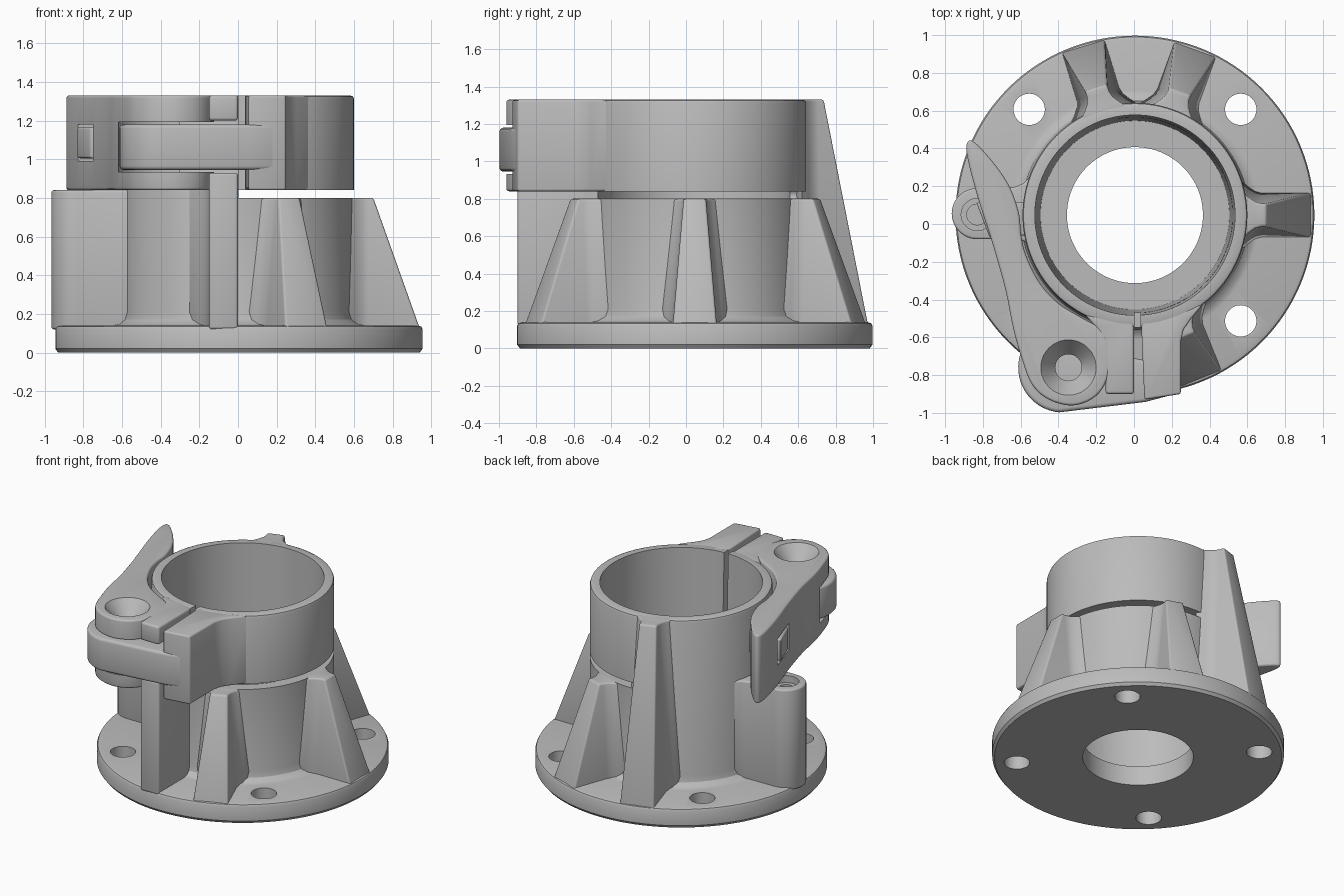
import bpy
import bmesh
from math import sin, cos, pi, radians
from mathutils import Matrix, Vector

if "Cube" in bpy.data.objects:
    bpy.data.objects.remove(bpy.data.objects["Cube"], do_unlink=True)

CX, CY = 0.005, 0.047          # axis of the bore
PIVOT = (-0.347, -0.76)        # lever pivot

grey = bpy.data.materials.new("cast grey")
grey.use_nodes = True
grey.diffuse_color = (0.5, 0.5, 0.5, 1)
grey.node_tree.nodes["Principled BSDF"].inputs["Base Color"].default_value = (0.5, 0.5, 0.5, 1)


def make(name, bm):
    bmesh.ops.recalc_face_normals(bm, faces=bm.faces)
    mesh = bpy.data.meshes.new(name)
    bm.to_mesh(mesh)
    bm.free()
    mesh.materials.append(grey)
    ob = bpy.data.objects.new(name, mesh)
    bpy.context.scene.collection.objects.link(ob)
    return ob


def bake(ob):
    """Replace the mesh with its modified result."""
    bpy.context.view_layer.update()
    dg = bpy.context.evaluated_depsgraph_get()
    mesh = bpy.data.meshes.new_from_object(ob.evaluated_get(dg))
    ob.modifiers.clear()
    ob.data = mesh


def bevel(ob, width):
    mod = ob.modifiers.new("edge", "BEVEL")
    mod.width, mod.segments = width, 3
    mod.limit_method, mod.angle_limit = "ANGLE", radians(38)
    bake(ob)


def cut(ob, *cutters):
    for c in cutters:
        mod = ob.modifiers.new("cut", "BOOLEAN")
        mod.operation, mod.solver, mod.object = "DIFFERENCE", "EXACT", c
        bake(ob)
        bpy.data.objects.remove(c, do_unlink=True)


def loft(name, low, high, z0, z1, edge=0):
    """Solid between two plan outlines with equal point counts."""
    bm = bmesh.new()
    a = [bm.verts.new((x, y, z0)) for x, y in low]
    b = [bm.verts.new((x, y, z1)) for x, y in high]
    bm.faces.new(a)
    bm.faces.new(b)
    n = len(a)
    for i in range(n):
        j = (i + 1) % n
        bm.faces.new((a[i], a[j], b[j], b[i]))
    ob = make(name, bm)
    if edge:
        bevel(ob, edge)
    return ob


def prism(name, pts, z0, z1, edge=0):
    return loft(name, pts, pts, z0, z1, edge)


def box(x0, x1, y0, y1, z0, z1):
    return prism("cutter", [(x0, y0), (x1, y0), (x1, y1), (x0, y1)], z0, z1)


def arc(x, y, r, start, end, n):
    angles = [radians(start + (end - start) * i / n) for i in range(n + 1)]
    return [(x + r * cos(t), y + r * sin(t)) for t in angles]


def disc(x, y, r):
    return arc(x, y, r, 0, 352.5, 47)


def drill(x, y, r, z0, z1):
    return prism("cutter", disc(x, y, r), z0, z1)


def smooth(pts, n=5):
    """Closed Catmull-Rom outline through the points."""
    out = []
    v = [Vector(p) for p in pts]
    for i in range(len(v)):
        a, b, c, d = (v[(i + k) % len(v)] for k in (-1, 0, 1, 2))
        for s in range(n):
            t = s / n
            p = 0.5 * (2 * b + (c - a) * t + (2 * a - 5 * b + 4 * c - d) * t ** 2
                       + (3 * b - a - 3 * c + d) * t ** 3)
            out.append((p.x, p.y))
    return out


# Flange, tube and collar turned in one piece
profile = [(0.36, 0), (0.935, 0), (0.95, 0.02), (0.95, 0.12), (0.943, 0.134), (0.925, 0.14),
           (0.66, 0.14), (0.63, 0.147), (0.605, 0.17), (0.595, 0.21), (0.595, 1.31),
           (0.59, 1.324), (0.577, 1.33), (0.53, 1.33), (0.5, 0.14), (0.36, 0.14)]
bm = bmesh.new()
STEPS = 128
rings = [[bm.verts.new((CX + r * cos(2 * pi * i / STEPS), CY + r * sin(2 * pi * i / STEPS), z))
          for i in range(STEPS)] for r, z in profile]
for k, ring in enumerate(rings):
    nxt = rings[(k + 1) % len(rings)]
    for i in range(STEPS):
        j = (i + 1) % STEPS
        bm.faces.new((ring[i], ring[j], nxt[j], nxt[i]))
body = make("flanged_tube", bm)

# Bolt holes, the slit under the collar with its round end, and the front split
for hx in (-0.56, 0.56):
    for hy in (-0.56, 0.56):
        cut(body, drill(CX + hx, CY + hy, 0.083, -0.1, 0.3))
SLIT_END = 97
slit = arc(CX, CY, 0.4, -89, SLIT_END, 60) + arc(CX, CY, 0.8, SLIT_END, -89, 60)
cut(body, prism("cutter", slit, 0.8, 0.84))
t = radians(SLIT_END)
end_hole = prism("cutter", disc(0, 0, 0.032), 0.4, 0.8)
end_hole.data.transform(Matrix.Translation((CX, CY, 0.82)) @ Matrix.Rotation(t, 4, "Z")
                        @ Matrix.Rotation(pi / 2, 4, "Y"))
cut(body, end_hole, box(0.003, 0.035, -0.8, -0.3, 0.8, 1.5))


# Tapered ribs with flared roots
def rib(name, angle, height, tip):
    c, s = cos(radians(angle)), sin(radians(angle))

    def outline(w, front):
        side = [(0.55, w + 0.08), (0.6, w + 0.035), (0.635, w + 0.01), (0.67, w), (front, w)]
        pts = side + [(r, -v) for r, v in reversed(side)]
        return [(CX + r * c - v * s, CY + r * s + v * c) for r, v in pts]
    return loft(name, outline(0.118, 0.937), outline(0.06, tip), 0.12, height, 0.012)


rib("tall_back_rib", 107, 1.33, 0.705)
for name, angle in (("back_rib", 70), ("side_rib", 0), ("front_rib", -68)):
    rib(name, angle, 0.8, 0.695)

# Fixed lug left of the split, open in the middle for the strap
lug = [(0, -0.9), (0, -0.51), (-0.26, -0.48), (-0.2, -0.55), (-0.163, -0.61),
       (-0.15, -0.68), (-0.15, -0.9)]
prism("lower_fixed_lug", lug, 0.12, 0.93, 0.015)
prism("upper_fixed_lug", lug, 1.2, 1.33, 0.015)

# Moving lug right of the split
prism("moving_lug", [(0.037, -0.5), (0.055, -0.93), (0.248, -0.9), (0.248, -0.62), (0.262, -0.56),
                     (0.3, -0.505), (0.37, -0.42), (0.22, -0.48)], 0.84, 1.33, 0.012)

# Strap wrapping the pivot
prism("clamp_strap", arc(-0.375, -0.76, 0.238, 80, 265, 32)
      + [(0.06, -0.942), (0.2, -0.905), (0.2, -0.75), (-0.05, -0.7)], 0.945, 1.18, 0.02)

# Post beside the tube with a stepped hole
post = prism("lever_post", arc(-0.83, 0.055, 0.135, 90, 270, 24)
             + [(-0.62, -0.08), (-0.585, -0.09), (-0.54, -0.12), (-0.54, 0.26),
                (-0.585, 0.215), (-0.64, 0.193)], 0.12, 0.84, 0.012)
cut(post, drill(-0.83, 0.05, 0.085, 0.79, 1), drill(-0.83, 0.05, 0.055, 0.5, 0.9))

# Lever with pivot countersink, strap slot and catch window
lever = prism("clamp_lever", smooth([
    (-0.875, 0.44), (-0.83, 0.42), (-0.74, 0.32), (-0.66, 0.2), (-0.61, 0.06), (-0.597, -0.06),
    (-0.57, -0.17), (-0.5, -0.31), (-0.4, -0.42), (-0.27, -0.5), (-0.17, -0.56), (-0.128, -0.66),
    (-0.135, -0.8), (-0.2, -0.91), (-0.32, -0.96), (-0.45, -0.93), (-0.54, -0.85), (-0.595, -0.71),
    (-0.64, -0.55), (-0.68, -0.35), (-0.75, -0.1), (-0.83, 0.15), (-0.885, 0.37)]),
    0.84, 1.33, 0.02)
sink = loft("cutter", disc(*PIVOT, 0.07), disc(*PIVOT, 0.148), 1.23, 1.332)
cut(lever, sink, drill(*PIVOT, 0.07, 1.1, 1.4), drill(-0.36, -0.76, 0.285, 0.933, 1.193),
    box(-1, -0.5, -0.1, 0.14, 0.99, 1.18))

# Catch reaching from the collar through the lever window
prism("lever_catch", [(-0.56, -0.06), (-0.765, -0.07), (-0.835, 0.115), (-0.56, 0.115)],
      1.005, 1.165, 0.012)

for ob in bpy.context.scene.objects:
    if ob.type == "MESH" and ob.data.materials and ob.data.materials[0] == grey:
        ob.data.shade_smooth()
        ob.data.set_sharp_from_angle(angle=radians(32))
